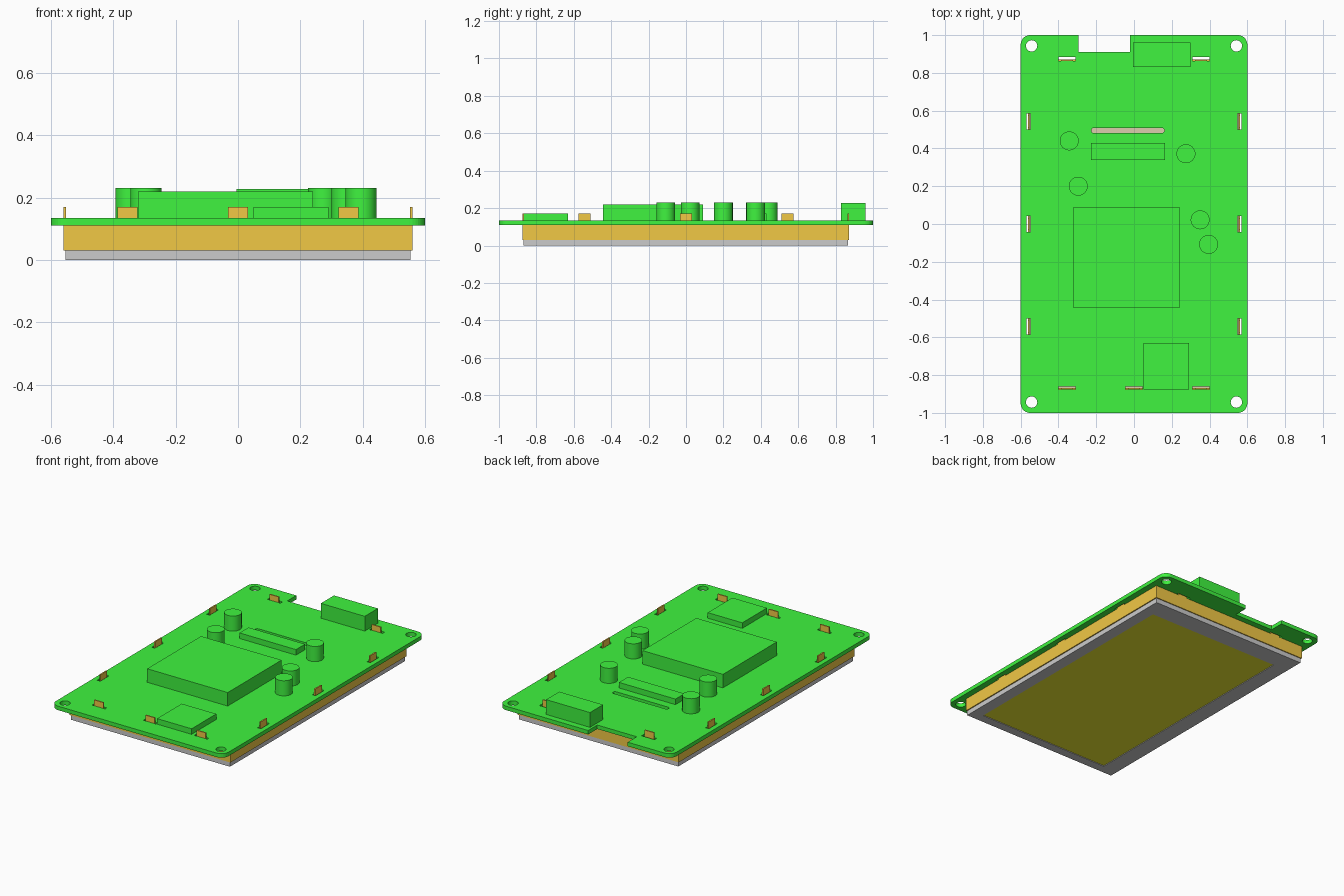
import bpy, bmesh
from math import pi, cos, sin
from mathutils import Matrix

if "Cube" in bpy.data.objects:
    bpy.data.objects.remove(bpy.data.objects["Cube"])


def material(name, rgb):
    m = bpy.data.materials.new(name)
    m.diffuse_color = (*rgb, 1)
    m.use_nodes = True
    m.node_tree.nodes["Principled BSDF"].inputs["Base Color"].default_value = m.diffuse_color
    return m


GREEN = material("board_green", (0.05, 0.9, 0.05))
ORANGE = material("frame_orange", (0.88, 0.58, 0.06))
YELLOW = material("screen_yellow", (0.88, 0.86, 0.03))
TAN = material("backlight_tan", (0.72, 0.62, 0.42))


def add_object(name, mesh, mat=None):
    ob = bpy.data.objects.new(name, mesh)
    bpy.context.collection.objects.link(ob)
    if mat:
        mesh.materials.append(mat)
    return ob


def box(name, x, y, z, mat=None):
    bm = bmesh.new()
    bmesh.ops.create_cube(bm, size=1)
    for v in bm.verts:
        for i, r in enumerate((x, y, z)):
            v.co[i] = r[0] if v.co[i] < 0 else r[1]
    me = bpy.data.meshes.new(name)
    bm.to_mesh(me)
    bm.free()
    return add_object(name, me, mat)


def arc(cx, cy, r, a0, a1, n):
    return [(cx + r * cos(a0 + (a1 - a0) * i / n), cy + r * sin(a0 + (a1 - a0) * i / n))
            for i in range(n + 1)]


def rect(x0, x1, y0, y1):
    return [(x0, y0), (x1, y0), (x1, y1), (x0, y1)]


def plate(name, loops, z0, z1, mat=None):
    """Flat plate: first loop is the outline, the others are holes."""
    cu = bpy.data.curves.new(name, 'CURVE')
    cu.dimensions = '2D'
    cu.fill_mode = 'BOTH'
    cu.extrude = (z1 - z0) / 2
    for pts in loops:
        s = cu.splines.new('POLY')
        s.points.add(len(pts) - 1)
        for p, (x, y) in zip(s.points, pts):
            p.co = (x, y, 0, 1)
        s.use_cyclic_u = True
    tmp = bpy.data.objects.new(name + "_outline", cu)
    bpy.context.collection.objects.link(tmp)
    bpy.context.view_layer.update()
    me = bpy.data.meshes.new_from_object(tmp.evaluated_get(bpy.context.evaluated_depsgraph_get()))
    bpy.data.objects.remove(tmp)
    me.transform(Matrix.Translation((0, 0, (z0 + z1) / 2)))
    bm = bmesh.new()
    bm.from_mesh(me)
    bmesh.ops.remove_doubles(bm, verts=bm.verts, dist=1e-5)
    bmesh.ops.recalc_face_normals(bm, faces=bm.faces)
    for f in bm.faces:
        f.smooth = False
    bm.to_mesh(me)
    bm.free()
    return add_object(name, me, mat)


# Tab positions along the frame walls
front_tabs, back_tabs, side_tabs = (-0.355, 0, 0.355), (-0.355, 0.355), (-0.543, 0, 0.543)
FX, FY0, FY1 = 0.56, -0.875, 0.872

# Circuit board with rounded corners, connector notch, mounting holes and slots
R = 0.05
outline = (arc(-0.6 + R, -1 + R, R, pi, 1.5 * pi, 8) + arc(0.6 - R, -1 + R, R, 1.5 * pi, 2 * pi, 8)
           + arc(0.6 - R, 1 - R, R, 0, pi / 2, 8)
           + [(-0.02, 1), (-0.02, 0.91), (-0.295, 0.91), (-0.295, 1)]
           + arc(-0.6 + R, 1 - R, R, pi / 2, pi, 8))
holes = [arc(sx * 0.542, sy * 0.943, 0.03, 0, 2 * pi * 23 / 24, 23) for sx in (-1, 1) for sy in (-1, 1)]
holes += [rect(t - 0.045, t + 0.045, -0.877, -0.86) for t in front_tabs]
holes += [rect(t - 0.045, t + 0.045, 0.863, 0.884) for t in back_tabs]
for t in side_tabs:
    holes += [rect(0.547, 0.569, t - 0.043, t + 0.043), rect(-0.569, -0.547, t - 0.043, t + 0.043)]
holes.append(arc(0.147, 0.495, 0.014, -pi / 2, pi / 2, 8) + arc(-0.212, 0.495, 0.014, pi / 2, 1.5 * pi, 8))
plate("circuit_board", [outline] + holes, 0.11, 0.135, GREEN)

# Metal frame walls around the display
T = 0.008
plate("display_frame", [rect(-FX, FX, FY0, FY1), rect(-FX + T, FX - T, FY0 + T, FY1 - T)],
      0.03, 0.11, ORANGE)

# Frame tabs poking up through the board slots
for t in front_tabs:
    box("front_tab", (t - 0.032, t + 0.032), (FY0, FY0 + T), (0.11, 0.17), ORANGE)
for t in back_tabs:
    box("back_tab", (t - 0.032, t + 0.032), (FY1 - T, FY1), (0.11, 0.17), ORANGE)
for t in side_tabs:
    box("right_tab", (FX - T, FX), (t - 0.032, t + 0.032), (0.11, 0.17), ORANGE)
    box("left_tab", (-FX, -FX + T), (t - 0.032, t + 0.032), (0.11, 0.17), ORANGE)

# Display: grey bezel, recessed screen and backlight plate inside the frame
plate("display_bezel", [rect(-0.553, 0.553, -0.87, 0.866), rect(-0.45, 0.479, -0.813, 0.745)], 0, 0.03)
box("screen", (-0.45, 0.479), (-0.813, 0.745), (0.004, 0.03), YELLOW)
box("backlight_plate", (-FX + T, FX - T), (FY0 + T, FY1 - T), (0.03, 0.04), TAN)

# Block components on the board
Z = 0.135
box("main_module", (-0.32, 0.24), (-0.445, 0.09), (Z, 0.22), GREEN)
box("card_socket", (0.05, 0.29), (-0.875, -0.63), (Z, 0.17), GREEN)
box("rear_connector", (-0.005, 0.3), (0.83, 0.96), (Z, 0.228), GREEN)
box("ribbon_connector", (-0.228, 0.165), (0.34, 0.43), (Z, 0.17), GREEN)

# Round capacitors
for x, y in [(-0.343, 0.44), (0.275, 0.372), (-0.295, 0.2), (0.35, 0.022), (0.395, -0.108)]:
    bpy.ops.mesh.primitive_cylinder_add(vertices=40, radius=0.05, depth=0.23 - Z,
                                        location=(x, y, (0.23 + Z) / 2))
    cap = bpy.context.object
    cap.name = "capacitor"
    cap.data.materials.append(GREEN)
    bpy.ops.object.shade_smooth_by_angle()
